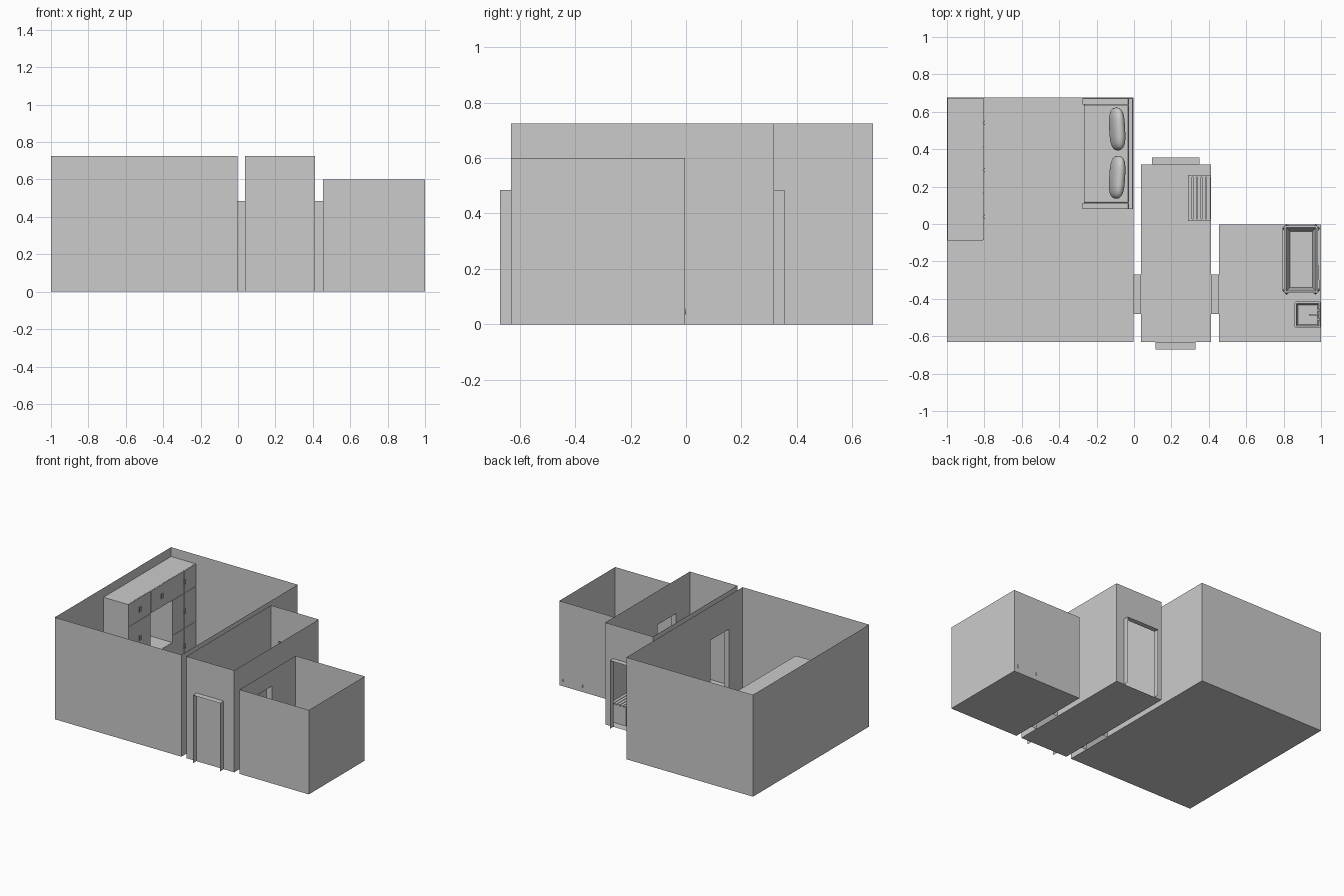
import bpy, bmesh, math
from mathutils import Vector

if "Cube" in bpy.data.objects:
    bpy.data.objects.remove(bpy.data.objects["Cube"])

grey = bpy.data.materials.new("plain_grey")
grey.diffuse_color = (0.6, 0.6, 0.6, 1)
grey.use_nodes = True
grey.node_tree.nodes["Principled BSDF"].inputs["Base Color"].default_value = grey.diffuse_color
H, DOOR = 0.725, 0.485          # wall height, door head height


def finish(name, bm):
    me = bpy.data.meshes.new(name)
    bm.to_mesh(me)
    bm.free()
    me.materials.append(grey)
    ob = bpy.data.objects.new(name, me)
    bpy.context.collection.objects.link(ob)
    return ob


def quad(bm, pts, facing):
    f = bm.faces.new([bm.verts.new(p) for p in pts])
    f.normal_update()
    if f.normal.dot(Vector(facing)) < 0:
        f.normal_flip()


def box(name, x0, x1, y0, y1, z0, z1, bevel=0):
    bm = bmesh.new()
    bmesh.ops.create_cube(bm, size=1)
    for v in bm.verts:
        v.co = (x0 + (v.co.x + .5) * (x1 - x0), y0 + (v.co.y + .5) * (y1 - y0),
                z0 + (v.co.z + .5) * (z1 - z0))
    ob = finish(name, bm)
    if bevel:
        m = ob.modifiers.new("bevel", 'BEVEL')
        m.width, m.segments = bevel, 2
    return ob


def room(name, x0, x1, y0, y1, h, doors):
    """Thin floor and four walls; doors maps a side to the opening's range."""
    bm = bmesh.new()
    quad(bm, [(x0, y0, 0), (x1, y0, 0), (x1, y1, 0), (x0, y1, 0)], (0, 0, 1))
    sides = {'left': (x0, y0, y1, (-1, 0, 0)), 'right': (x1, y0, y1, (1, 0, 0)),
             'front': (y0, x0, x1, (0, -1, 0)), 'back': (y1, x0, x1, (0, 1, 0))}
    for side, (c, a, b, n) in sides.items():
        parts = [(a, b, 0)]
        if side in doors:
            d0, d1 = doors[side]
            parts = [(a, d0, 0), (d0, d1, DOOR), (d1, b, 0)]
        for p, q, z in parts:
            ring = [(p, z), (q, z), (q, h), (p, h)]
            quad(bm, [(c, t, k) if n[0] else (t, c, k) for t, k in ring], n)
    finish(name, bm)


def reveal(name, axis, d0, d1, a, b):
    """Two jambs and a head lining a doorway, running from a to b."""
    bm = bmesh.new()
    P = lambda t, s, z: (s, t, z) if axis == 'x' else (t, s, z)
    for t, sgn in ((d0, -1), (d1, 1)):
        quad(bm, [P(t, a, 0), P(t, b, 0), P(t, b, DOOR), P(t, a, DOOR)], P(sgn, 0, 0))
    quad(bm, [P(d0, a, DOOR), P(d1, a, DOOR), P(d1, b, DOOR), P(d0, b, DOOR)], (0, 0, 1))
    finish(name, bm)


# Rooms and doorways
side_door = (-0.48, -0.27)
room("living_room", -1, -0.003, -0.632, 0.675, H, {'right': side_door})
room("hallway", 0.037, 0.413, -0.632, 0.318, H,
     {'left': side_door, 'right': side_door, 'back': (0.095, 0.35)})
room("bathroom", 0.455, 1, -0.632, -0.003, 0.6, {'left': side_door})
reveal("living_doorway", 'x', *side_door, -0.003, 0.037)
reveal("bathroom_doorway", 'x', *side_door, 0.413, 0.455)
reveal("front_doorway", 'y', 0.115, 0.33, -0.672, -0.632)
reveal("back_doorway", 'y', 0.095, 0.35, 0.318, 0.355)


# Wall of cabinets with paired doors and handles
def cabinet(name, y0, y1, levels, pair=True):
    box(name, -0.998, -0.807, y0, y1, levels[0], levels[-1])
    ym, g = (y0 + y1) / 2, 0.001
    for i, (z0, z1) in enumerate(zip(levels, levels[1:])):
        for s, (a, b) in enumerate(((y0, ym), (ym, y1))):
            box(f"{name}_door_{i}_{s}", -0.807, -0.803, a + g, b - g, z0 + g, z1 - g)
            yh, zh = ym + (s - .5) * 0.018, (z0 + z1) / 2
            box(f"{name}_handle_{i}_{s}", -0.799, -0.796, yh - .002, yh + .002, zh - .018, zh + .018)
            for dz in (-.014, .014):
                box(f"{name}_handle_post_{i}_{s}", -0.803, -0.799, yh - .0015, yh + .0015,
                    zh + dz - .0015, zh + dz + .0015)


cabinet("wardrobe", -0.087, 0.165, (0.002, 0.25, 0.5, 0.66))
cabinet("overhead_cabinet", 0.165, 0.41, (0.5, 0.66))
cabinet("low_cabinet", 0.165, 0.41, (0.002, 0.2))
cabinet("tall_cupboard", 0.41, 0.673, (0.002, 0.25, 0.5, 0.66))

# Sofa with arms, back and two cushions
box("sofa_base", -0.268, -0.03, 0.11, 0.64, 0.015, 0.07)
box("sofa_seat", -0.268, -0.03, 0.113, 0.637, 0.07, 0.125, 0.006)
box("sofa_back", -0.03, -0.006, 0.08, 0.673, 0.0, 0.23, 0.003)
for y0, y1 in ((0.08, 0.112), (0.638, 0.673)):
    box("sofa_arm", -0.276, -0.03, y0, y1, 0.0, 0.17, 0.003)
for y, turn in ((0.25, -0.06), (0.508, 0.05)):
    bm = bmesh.new()
    bmesh.ops.create_uvsphere(bm, u_segments=32, v_segments=16, radius=1)
    for v in bm.verts:      # squarish pillow outline, thin at the rim
        sq = lambda t: math.copysign(abs(t) ** 0.6, t)
        v.co = (v.co.x * 0.034, sq(v.co.y) * 0.115, sq(v.co.z) * 0.075)
    for f in bm.faces:
        f.smooth = True
    cushion = finish("sofa_cushion", bm)
    cushion.location = (-0.09, y, 0.2)
    cushion.rotation_euler = (0, 0.3, turn)

# Slatted hallway bench
for y in (0.015, 0.25):
    box("bench_end", 0.29, 0.411, y, y + 0.012, 0, 0.13)
for z in (0.04, 0.125):
    for i in range(5):
        x = 0.29 + i * 0.0245
        box("bench_slat", x, x + 0.02, 0.016, 0.261, z, z + 0.012)


# Tub and basin: box with a tapered hollow
def hollow(name, x0, x1, y0, y1, z0, z1, rim, taper, depth):
    ob = box(name, x0, x1, y0, y1, z0, z1)
    bm = bmesh.new()
    bm.from_mesh(ob.data)
    bmesh.ops.bevel(bm, geom=[e for e in bm.edges if abs(e.verts[0].co.z - e.verts[1].co.z) > .01],
                    offset=rim * .8, segments=3, affect='EDGES', profile=.5)
    top = max(bm.faces, key=lambda f: f.calc_center_median().z)
    bmesh.ops.inset_region(bm, faces=[top], thickness=rim)
    bmesh.ops.inset_region(bm, faces=[top], thickness=taper)
    for v in top.verts:
        v.co.z -= depth
    bm.to_mesh(ob.data)
    bm.free()


hollow("bathtub", 0.802, 0.985, -0.37, -0.008, 0, 0.15, 0.012, 0.02, 0.115)
box("vanity_cabinet", 0.866, 0.998, -0.548, -0.42, 0, 0.19)
hollow("washbasin", 0.858, 0.998, -0.555, -0.415, 0.19, 0.23, 0.01, 0.008, 0.032)

# Basin tap
box("tap_post", 0.984, 0.992, -0.489, -0.481, 0.228, 0.262)
box("tap_spout", 0.935, 0.99, -0.488, -0.482, 0.256, 0.263)
for y in (-0.509, -0.461):
    box("tap_knob", 0.982, 0.994, y - .006, y + .006, 0.228, 0.243)
